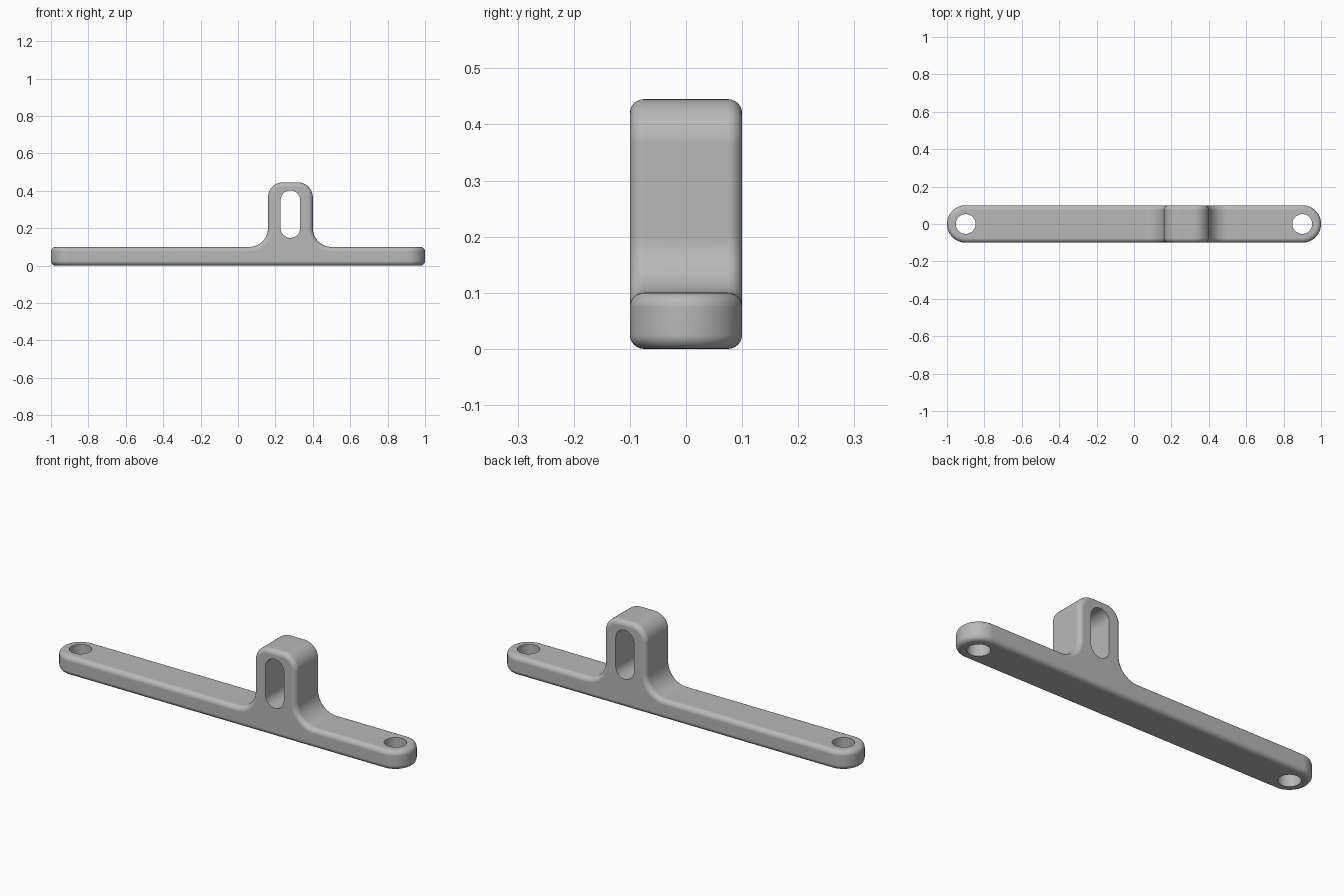
import bpy
import bmesh
from math import cos, sin, radians
from mathutils import Vector

STEPS = 16
HALF_WIDTH = 0.1
BASE_TOP = 0.1
EDGE_ROUND = 0.025

if "Cube" in bpy.data.objects:
    bpy.data.objects.remove(bpy.data.objects["Cube"], do_unlink=True)

grey = bpy.data.materials.new("Grey metal")
grey.use_nodes = True
colour = (0.48, 0.48, 0.48, 1)
grey.diffuse_color = colour
grey.node_tree.nodes["Principled BSDF"].inputs["Base Color"].default_value = colour


def arc(cx, cy, radius, start, end):
    """Points along a circular arc, angles in degrees."""
    angles = [radians(start + (end - start) * i / STEPS) for i in range(STEPS + 1)]
    return [(cx + radius * cos(a), cy + radius * sin(a)) for a in angles]


def prism(name, outline, axis, low, high):
    """Extrude an outline along y (outline in xz) or z (outline in xy)."""
    place = (lambda p: (p[0], low, p[1])) if axis == "y" else (lambda p: (p[0], p[1], low))
    shift = Vector((0, high - low, 0)) if axis == "y" else Vector((0, 0, high - low))
    bm = bmesh.new()
    face = bm.faces.new([bm.verts.new(place(p)) for p in outline])
    grown = bmesh.ops.extrude_face_region(bm, geom=[face])["geom"]
    verts = [g for g in grown if isinstance(g, bmesh.types.BMVert)]
    bmesh.ops.translate(bm, vec=shift, verts=verts)
    bmesh.ops.recalc_face_normals(bm, faces=bm.faces)
    mesh = bpy.data.meshes.new(name)
    bm.to_mesh(mesh)
    bm.free()
    mesh.materials.append(grey)
    obj = bpy.data.objects.new(name, mesh)
    bpy.context.collection.objects.link(obj)
    return obj


def activate(obj):
    bpy.ops.object.select_all(action="DESELECT")
    obj.select_set(True)
    bpy.context.view_layer.objects.active = obj


def combine(obj, cutter, operation):
    mod = obj.modifiers.new("Cut", "BOOLEAN")
    mod.operation = operation
    mod.solver = "EXACT"
    mod.object = cutter
    activate(obj)
    bpy.ops.object.modifier_apply(modifier=mod.name)
    bpy.data.objects.remove(cutter, do_unlink=True)


# Side profile: flat bar with an upright lug blended in by fillets
left, right, top = 0.16, 0.4, 0.445
fillet, corner = 0.1, 0.08
profile = [(-1.2, 0), (1.2, 0), (1.2, BASE_TOP)]
profile += arc(right + fillet, BASE_TOP + fillet, fillet, 270, 180)
profile += arc(right - corner, top - corner, corner, 0, 90)
profile += arc(left + corner, top - corner, corner, 90, 180)
profile += arc(left - fillet, BASE_TOP + fillet, fillet, 0, -90)
profile += [(-1.2, BASE_TOP)]
bracket = prism("mounting_bracket", profile, "y", -0.2, 0.2)

# Round the bar ends in plan
end = 1 - HALF_WIDTH
plan = arc(end, 0, HALF_WIDTH, -90, 0) + arc(end, 0, HALF_WIDTH, 0, 90)[1:]
plan += arc(-end, 0, HALF_WIDTH, 90, 180) + arc(-end, 0, HALF_WIDTH, 180, 270)[1:]
combine(bracket, prism("plan_cutter", plan, "z", -0.1, 0.7), "INTERSECT")

# Soften the outer edges
bevel = bracket.modifiers.new("Rounded edges", "BEVEL")
bevel.width = EDGE_ROUND
bevel.segments = 6
bevel.limit_method = "ANGLE"
bevel.angle_limit = radians(40)
bevel.use_clamp_overlap = False
activate(bracket)
bpy.ops.object.modifier_apply(modifier=bevel.name)

# Screw holes at both ends
for x in (-0.9, 0.9):
    circle = arc(x, 0, 0.053, 0, 180)[:-1] + arc(x, 0, 0.053, 180, 360)[:-1]
    combine(bracket, prism("hole_cutter", circle, "z", -0.1, 0.3), "DIFFERENCE")

# Upright slot through the lug
slot = arc(0.28, 0.35, 0.052, 0, 180) + arc(0.28, 0.2, 0.052, 180, 360)
combine(bracket, prism("slot_cutter", slot, "y", -0.3, 0.3), "DIFFERENCE")

activate(bracket)
bpy.ops.object.shade_smooth_by_angle(angle=radians(35))
weighted = bracket.modifiers.new("Clean shading", "WEIGHTED_NORMAL")
weighted.keep_sharp = True
